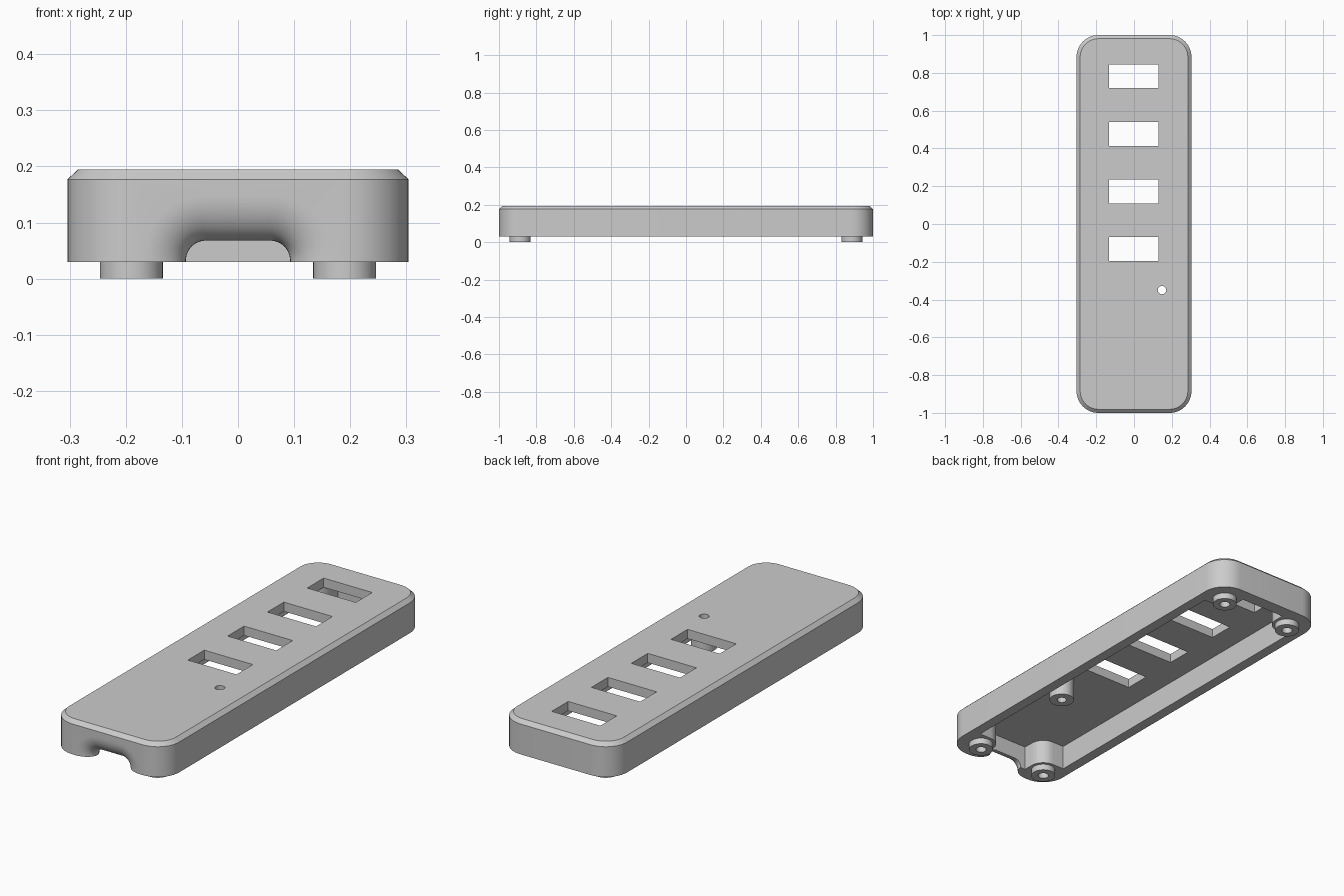
import bpy, bmesh, math
from math import sin, cos, pi

if "Cube" in bpy.data.objects:
    bpy.data.objects.remove(bpy.data.objects["Cube"])

grey = bpy.data.materials.new("light grey plastic")
grey.use_nodes = True
grey.diffuse_color = (0.6, 0.6, 0.6, 1)
grey.node_tree.nodes["Principled BSDF"].inputs["Base Color"].default_value = (0.6, 0.6, 0.6, 1)


def arc(cx, cy, r, start, end, n=12):
    """Points on an arc, angles in degrees."""
    angles = [math.radians(start + (end - start) * i / n) for i in range(n + 1)]
    return [(cx + r * cos(a), cy + r * sin(a)) for a in angles]


def loft(name, rings):
    """Closed solid skinned through rings of equal point count."""
    bm = bmesh.new()
    loops = [[bm.verts.new(p) for p in ring] for ring in rings]
    for a, b in zip(loops, loops[1:]):
        for i in range(len(a)):
            j = (i + 1) % len(a)
            bm.faces.new((a[i], a[j], b[j], b[i]))
    bm.faces.new(loops[0])
    bm.faces.new(loops[-1])
    bmesh.ops.recalc_face_normals(bm, faces=bm.faces)
    mesh = bpy.data.meshes.new(name)
    bm.to_mesh(mesh)
    bm.free()
    mesh.materials.append(grey)
    obj = bpy.data.objects.new(name, mesh)
    bpy.context.collection.objects.link(obj)
    return obj


def prism(name, outline, z0, z1):
    return loft(name, [[(x, y, z) for x, y in outline] for z in (z0, z1)])


def cylinder(name, x, y, r, z0, z1):
    return prism(name, arc(x, y, r, 0, 360, 40)[:-1], z0, z1)


def combine(target, tool, operation):
    """Apply a boolean and discard the tool."""
    mod = target.modifiers.new(operation, 'BOOLEAN')
    mod.operation = operation
    mod.solver = 'EXACT'
    mod.object = tool
    bpy.context.view_layer.objects.active = target
    bpy.ops.object.modifier_apply(modifier=mod.name)
    bpy.data.objects.remove(tool)


def rounded_rect(inset):
    hx, hy, r = 0.304 - inset, 1 - inset, 0.115 - inset
    pts = []
    for k, (sx, sy) in enumerate([(1, 1), (-1, 1), (-1, -1), (1, -1)]):
        pts += arc(sx * (hx - r), sy * (hy - r), r, 90 * k, 90 * k + 90)
    return pts


# Casing with rounded corners and a chamfered top edge
casing = loft("casing", [[(x, y, z) for x, y in rounded_rect(inset)]
                         for inset, z in ((0, 0.03), (0, 0.177), (0.019, 0.195))])

# Hollow underside, leaving a screw boss in each corner
POST_X, POST_Y = 0.19, 0.887
quarter = [(0.253, POST_Y - 0.07)] + arc(POST_X, POST_Y, 0.07, 270, 180) + [(0.12, 0.936)]
half = quarter + [(-x, y) for x, y in reversed(quarter)]
outline = half + [(-x, -y) for x, y in half]
combine(casing, prism("cavity", outline, -0.05, 0.15), 'DIFFERENCE')

# Indicator tube beside the ports
combine(casing, cylinder("indicator_tube", 0.148, -0.35, 0.057, 0.046, 0.17), 'UNION')
combine(casing, cylinder("indicator_hole", 0.148, -0.35, 0.022, 0, 0.3), 'DIFFERENCE')

# Round feet with blind screw holes
for sx in (-1, 1):
    for sy in (-1, 1):
        x, y = sx * POST_X, sy * POST_Y
        combine(casing, cylinder("foot", x, y, 0.056, 0, 0.08), 'UNION')
        combine(casing, cylinder("screw_hole", x, y, 0.024, -0.05, 0.14), 'DIFFERENCE')

# Row of rectangular ports through the top
for i in range(4):
    y = -0.133 + i * 0.305
    port = [(-0.132, y - 0.063), (0.129, y - 0.063), (0.129, y + 0.063), (-0.132, y + 0.063)]
    combine(casing, prism("port", port, 0.1, 0.3), 'DIFFERENCE')


# Flared cable mouth in the front wall
def mouth(y, flare):
    w, top, r = 0.093 + flare, 0.068 + flare, 0.036 + flare
    pts = [(w, -0.1)] + arc(w - r, top - r, r, 0, 90, 10)
    pts += arc(r - w, top - r, r, 90, 180, 10) + [(-w, -0.1)]
    return [(x, y, z) for x, z in pts]


FLARE, DEPTH, STEPS = 0.08, 0.06, 12
rings = [mouth(-1.03, FLARE)]
for i in range(STEPS + 1):
    a = i / STEPS * pi / 2
    rings.append(mouth(-1 + DEPTH * (1 - cos(a)), FLARE * (1 - sin(a))))
rings.append(mouth(-0.9, 0))
combine(casing, loft("cable_mouth", rings), 'DIFFERENCE')

bpy.ops.object.select_all(action='DESELECT')
casing.select_set(True)
bpy.context.view_layer.objects.active = casing
bpy.ops.object.shade_smooth_by_angle(angle=math.radians(30))
